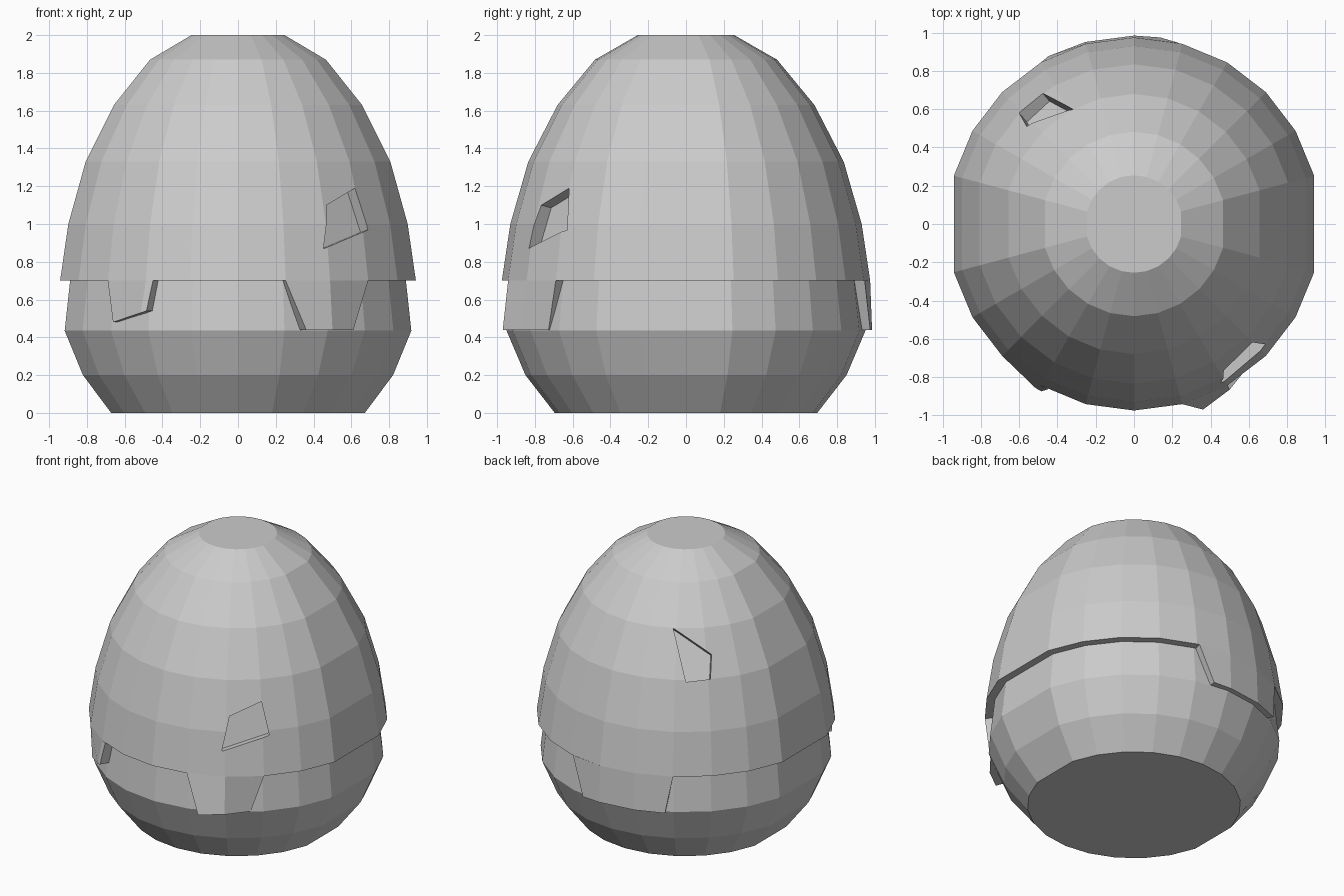
import bpy, bmesh
from math import radians, cos, sin
from mathutils import Vector

if "Cube" in bpy.data.objects:
    bpy.data.objects.remove(bpy.data.objects["Cube"], do_unlink=True)

grey = bpy.data.materials.new("eggshell grey")
grey.use_nodes = True
grey.diffuse_color = (0.6, 0.6, 0.6, 1)
grey.node_tree.nodes["Principled BSDF"].inputs["Base Color"].default_value = (0.6, 0.6, 0.6, 1)


def polar(angle, r, z):
    a = radians(angle)
    return Vector((r * cos(a), r * sin(a), z))


def finish(bm, name):
    bmesh.ops.recalc_face_normals(bm, faces=bm.faces)
    mesh = bpy.data.meshes.new(name)
    bm.to_mesh(mesh)
    bm.free()
    mesh.materials.append(grey)
    obj = bpy.data.objects.new(name, mesh)
    bpy.context.collection.objects.link(obj)
    return obj


# Ring angles: even steps, with one wide flat panel on each side
ANGLES = [15 * k for k in range(24) if k not in (0, 12)]


def lathe(name, profile):
    bm = bmesh.new()
    rings = [[bm.verts.new(polar(a, r, z)) for a in ANGLES] for r, z in profile]
    n = len(ANGLES)
    for low, high in zip(rings, rings[1:]):
        for i in range(n):
            j = (i + 1) % n
            bm.faces.new((low[i], low[j], high[j], high[i]))
    bm.faces.new(rings[0])
    bm.faces.new(rings[-1])
    return finish(bm, name)


def shell_tab(name, top, bottom, inner_top=0.89, inner_bottom=0.91):
    """Hanging piece of shell; top and bottom are matching (angle, radius, z) rows."""
    bm = bmesh.new()
    columns = []
    for t, b in zip(top, bottom):
        points = (polar(*t), polar(*b),
                  polar(b[0], inner_bottom, b[2]), polar(t[0], inner_top, t[2]))
        columns.append([bm.verts.new(p) for p in points])
    for c, d in zip(columns, columns[1:]):
        for i in range(4):
            j = (i + 1) % 4
            bm.faces.new((c[i], c[j], d[j], d[i]))
    bm.faces.new(columns[0])
    bm.faces.new(columns[-1])
    return finish(bm, name)


def chip_hole(target, outline, depth=0.07, out=0.12):
    """Cut a shallow chipped hole whose corners are (angle, radius, z)."""
    pts = [polar(*p) for p in outline]
    centre = sum(pts, Vector()) / len(pts)
    normal = (pts[2] - pts[0]).cross(pts[3] - pts[1]).normalized()
    if normal.dot(Vector((centre.x, centre.y, 0))) < 0:
        normal.negate()
    bm = bmesh.new()
    floor = [bm.verts.new(p - normal * depth) for p in pts]
    lid = [bm.verts.new(p + normal * out) for p in pts]
    for i in range(4):
        j = (i + 1) % 4
        bm.faces.new((floor[i], floor[j], lid[j], lid[i]))
    bm.faces.new(floor)
    bm.faces.new(lid)
    cutter = finish(bm, "hole_cutter")
    cutter.hide_render = True
    mod = target.modifiers.new("chip", "BOOLEAN")
    mod.operation = "DIFFERENCE"
    mod.solver = "EXACT"
    mod.object = cutter
    bpy.context.view_layer.objects.active = target
    bpy.ops.object.modifier_apply(modifier=mod.name)
    bpy.data.objects.remove(cutter, do_unlink=True)


# Lower body of the egg
lathe("lower_body", [(0.695, 0), (0.85, 0.2), (0.95, 0.435), (0.918, 0.72)])

# Upper shell with an overhanging rim
upper = lathe("upper_shell", [(0.975, 0.7), (0.93, 1.0), (0.835, 1.33),
                              (0.68, 1.63), (0.482, 1.87), (0.255, 2.0)])

# Chipped holes in the shell
chip_hole(upper, [(-58.5, 0.9, 1.1), (-45, 0.877, 1.19),
                  (-42.4, 0.935, 0.97), (-61.4, 0.95, 0.87)])
chip_hole(upper, [(118, 0.68, 1.63), (125, 0.84, 1.32),
                  (136, 0.834, 1.33), (137.7, 0.757, 1.47)])

# Broken tabs hanging below the rim
RIM = 0.975


def rim(*angles):
    return [(a, RIM, 0.7) for a in angles]


shell_tab("front_left_tab", rim(-75, -60, -45),
          [(-69.6, 1.035, 0.44), (-60, 1.0, 0.44), (-50, 0.95, 0.44)])
shell_tab("front_right_tab", rim(-135, -120, -117.5),
          [(-133, 0.97, 0.48), (-121, 1.0, 0.53), (-119, 1.0, 0.54)])
shell_tab("back_tab", rim(76, 90, 105, 120),
          [(82, 0.985, 0.44), (90, 0.985, 0.44), (105, 0.985, 0.44), (117, 0.985, 0.44)])
